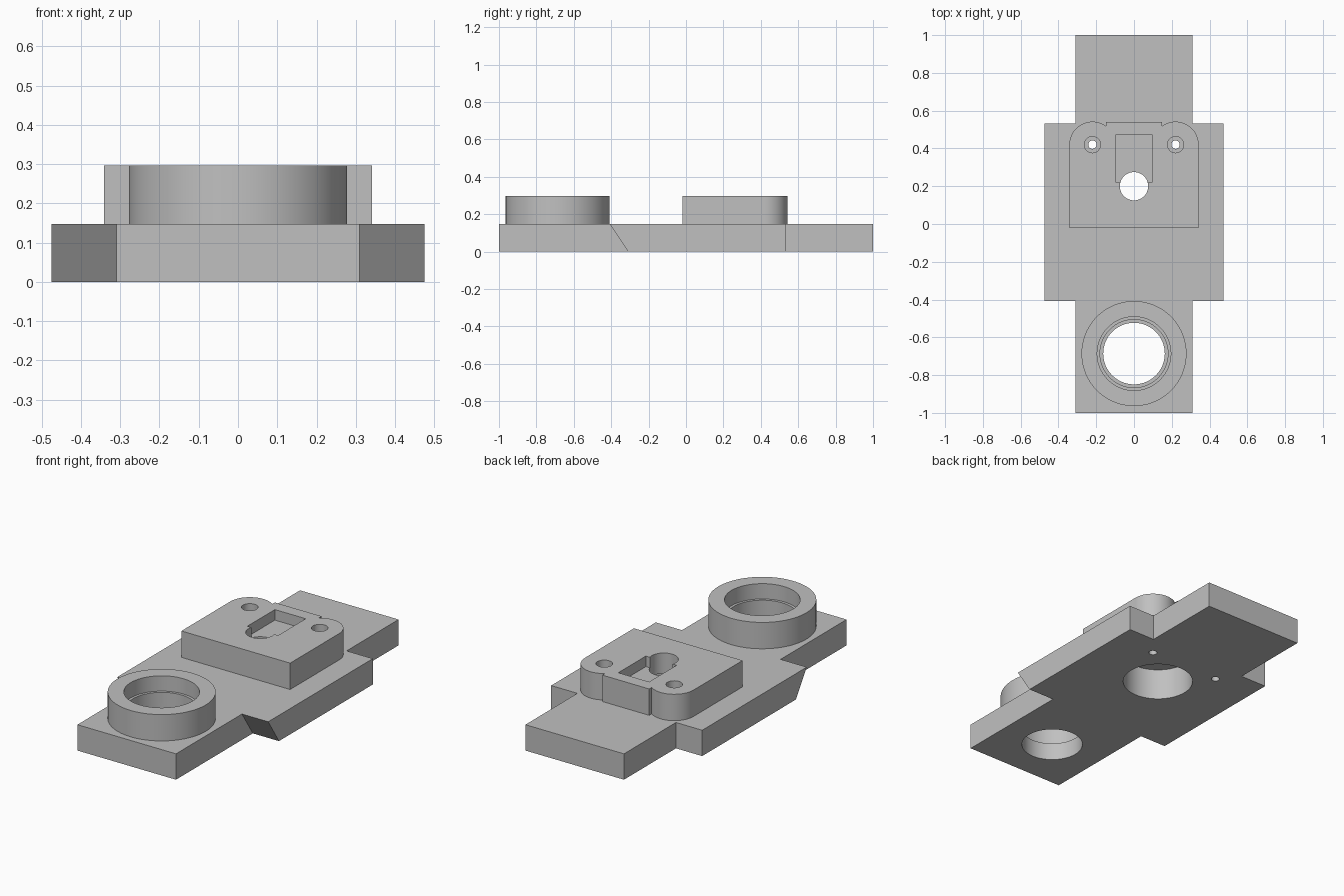
import bpy, bmesh, math

if "Cube" in bpy.data.objects:
    bpy.data.objects.remove(bpy.data.objects["Cube"], do_unlink=True)

PLATE_TOP, TOP = 0.147, 0.297
RING_Y, SCREW_X, SCREW_Y, LOBE_R = -0.686, 0.22, 0.42, 0.122
BORE_Y = 0.2

grey = bpy.data.materials.new("light grey")
grey.use_nodes = True
grey.diffuse_color = (0.53, 0.53, 0.53, 1)
grey.node_tree.nodes["Principled BSDF"].inputs["Base Color"].default_value = grey.diffuse_color


def prism(name, outline, z0, z1):
    """Extrude a plan outline from z0 to z1."""
    bm = bmesh.new()
    face = bm.faces.new([bm.verts.new((x, y, z0)) for x, y in outline])
    new = bmesh.ops.extrude_face_region(bm, geom=[face])["geom"]
    for v in new:
        if isinstance(v, bmesh.types.BMVert):
            v.co.z = z1
    bmesh.ops.recalc_face_normals(bm, faces=bm.faces)
    mesh = bpy.data.meshes.new(name)
    bm.to_mesh(mesh)
    bm.free()
    mesh.materials.append(grey)
    obj = bpy.data.objects.new(name, mesh)
    bpy.context.collection.objects.link(obj)
    return obj


def arc(cx, cy, r, start, end, steps):
    angles = [math.radians(start + (end - start) * i / steps) for i in range(steps + 1)]
    return [(cx + r * math.cos(a), cy + r * math.sin(a)) for a in angles]


def disc(name, x, y, r, z0, z1, sides=64):
    return prism(name, arc(x, y, r, 0, 360, sides)[:-1], z0, z1)


def mirrored(half):
    """Close a right-hand half outline with its mirror image."""
    return half + [(-x, y) for x, y in reversed(half)]


def cut(obj, cutters):
    """Subtract the cutters and bake the result."""
    for c in cutters:
        mod = obj.modifiers.new("cut", "BOOLEAN")
        mod.operation, mod.solver, mod.object = "DIFFERENCE", "EXACT", c
    bpy.context.view_layer.update()
    graph = bpy.context.evaluated_depsgraph_get()
    mesh = bpy.data.meshes.new_from_object(obj.evaluated_get(graph))
    obj.modifiers.clear()
    obj.data = mesh


# Base plate with side wings whose front faces slope back underneath
base = prism("base_plate", mirrored([
    (0.31, -1), (0.31, -0.407), (0.475, -0.407), (0.475, 0.533), (0.31, 0.533), (0.31, 1)]),
    0, PLATE_TOP)
for v in base.data.vertices:
    if abs(v.co.y + 0.407) < 0.001 and v.co.z < 0.01:
        v.co.y = -0.31

# Housing with rounded screw lobes and a flat middle back
lobe_end = math.degrees(math.acos((0.147 - SCREW_X) / LOBE_R))
housing = prism("housing", mirrored(
    [(0.342, -0.02)] + arc(SCREW_X, SCREW_Y, LOBE_R, 0, lobe_end, 28) + [(0.147, 0.541)]),
    PLATE_TOP, TOP)

# Round collar
collar = disc("collar", 0, RING_Y, 0.278, PLATE_TOP, TOP, 96)

# Stepped collar bore, widening upward
collar_cutters = [
    disc("collar_bore_low", 0, RING_Y, 0.163, -0.1, 0.4),
    disc("collar_bore_middle", 0, RING_Y, 0.18, 0.1, 0.4),
    disc("collar_bore_top", 0, RING_Y, 0.195, 0.21, 0.4)]

# Housing pocket, centre bore, underside recess and screw holes
housing_cutters = [
    disc("underside_recess", 0, BORE_Y, 0.187, -0.1, 0.18),
    disc("centre_bore", 0, BORE_Y, 0.075, -0.1, 0.4),
    prism("pocket", mirrored([(0.097, 0.222), (0.097, 0.47)]), 0.237, 0.4)]
for side in (-1, 1):
    x = side * SCREW_X
    housing_cutters += [disc("screw_hole", x, SCREW_Y, 0.022, -0.1, 0.4, 32),
                        disc("screw_head_recess", x, SCREW_Y, 0.043, 0.13, 0.4, 32)]

cut(base, collar_cutters + housing_cutters)
cut(housing, housing_cutters)
cut(collar, collar_cutters)
for cutter in collar_cutters + housing_cutters:
    bpy.data.objects.remove(cutter, do_unlink=True)

# Smooth the round walls while keeping edges crisp
bpy.ops.object.select_all(action="DESELECT")
for obj in (base, housing, collar):
    obj.select_set(True)
bpy.context.view_layer.objects.active = base
bpy.ops.object.shade_smooth_by_angle(angle=math.radians(30))
